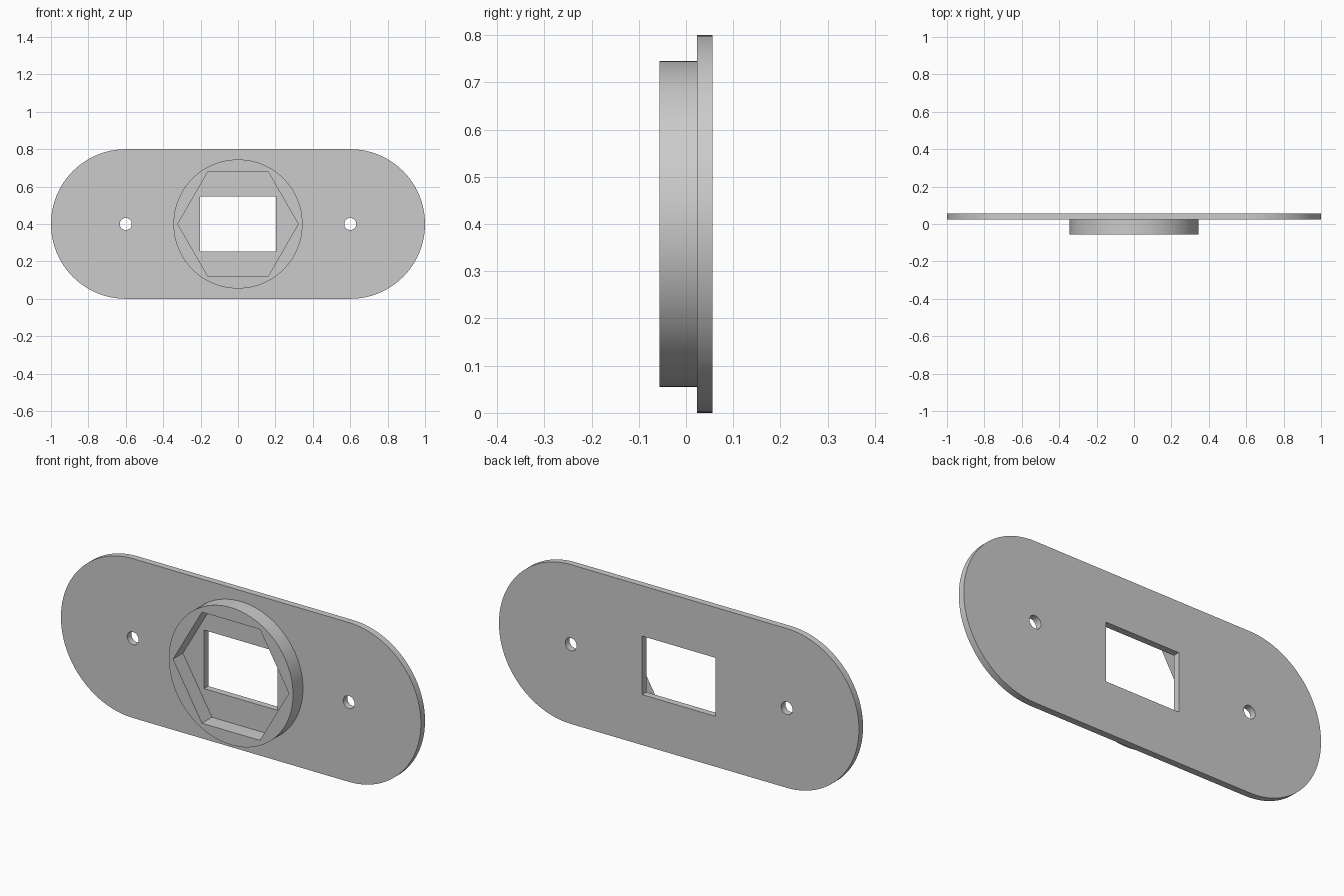
import bpy
import bmesh
from math import cos, sin, pi, radians

if "Cube" in bpy.data.objects:
    bpy.data.objects.remove(bpy.data.objects["Cube"], do_unlink=True)

MID_Z = 0.4
FRONT, SEAM, BACK = -0.056, 0.023, 0.056

# Single grey material
grey = bpy.data.materials.new("plain grey")
grey.use_nodes = True
grey.diffuse_color = (0.6, 0.6, 0.6, 1)
grey.node_tree.nodes["Principled BSDF"].inputs["Base Color"].default_value = grey.diffuse_color


def arc(radius, count, start=0.0, sweep=2 * pi, cx=0.0):
    """Points (x, z) along an arc; a full circle leaves out the last point."""
    steps = count if sweep >= 2 * pi else count - 1
    return [(cx + radius * cos(start + sweep * i / steps),
             MID_Z + radius * sin(start + sweep * i / steps)) for i in range(count)]


def prism(name, outline, y0, y1):
    """Extrude an (x, z) outline along y."""
    bm = bmesh.new()
    face = bm.faces.new([bm.verts.new((x, y0, z)) for x, z in outline])
    out = bmesh.ops.extrude_face_region(bm, geom=[face])
    verts = [v for v in out["geom"] if isinstance(v, bmesh.types.BMVert)]
    bmesh.ops.translate(bm, verts=verts, vec=(0, y1 - y0, 0))
    bmesh.ops.recalc_face_normals(bm, faces=bm.faces)
    mesh = bpy.data.meshes.new(name)
    bm.to_mesh(mesh)
    bm.free()
    mesh.materials.append(grey)
    obj = bpy.data.objects.new(name, mesh)
    bpy.context.collection.objects.link(obj)
    return obj


def select(obj):
    bpy.ops.object.select_all(action="DESELECT")
    obj.select_set(True)
    bpy.context.view_layer.objects.active = obj


def cut(obj, cutters):
    """Subtract the cutters, remove them and smooth the round walls."""
    select(obj)
    for cutter in cutters:
        mod = obj.modifiers.new("cut", "BOOLEAN")
        mod.operation, mod.solver, mod.object = "DIFFERENCE", "EXACT", cutter
        bpy.ops.object.modifier_apply(modifier=mod.name)
        bpy.data.objects.remove(cutter, do_unlink=True)
    bpy.ops.object.shade_smooth_by_angle(angle=radians(30))


# Mounting plate with rounded ends
ends = arc(0.4, 49, -pi / 2, pi, 0.6) + arc(0.4, 49, pi / 2, pi, -0.6)
plate = prism("mounting_plate", ends, SEAM, BACK)

# Rectangular window and two screw holes
w, h = 0.204, 0.147
window = [(-w, MID_Z - h), (w, MID_Z - h), (w, MID_Z + h), (-w, MID_Z + h)]
cutters = [prism("window_cutter", window, SEAM - 0.1, BACK + 0.1)]
for side in (-1, 1):
    cutters.append(prism("screw_cutter", arc(0.032, 32, cx=0.6 * side), SEAM - 0.1, BACK + 0.1))
cut(plate, cutters)

# Round boss with a hexagonal pocket down to the plate
boss = prism("round_boss", arc(0.345, 96), FRONT, SEAM)
cut(boss, [prism("hexagon_cutter", arc(0.322, 6), FRONT - 0.1, SEAM + 0.1)])
